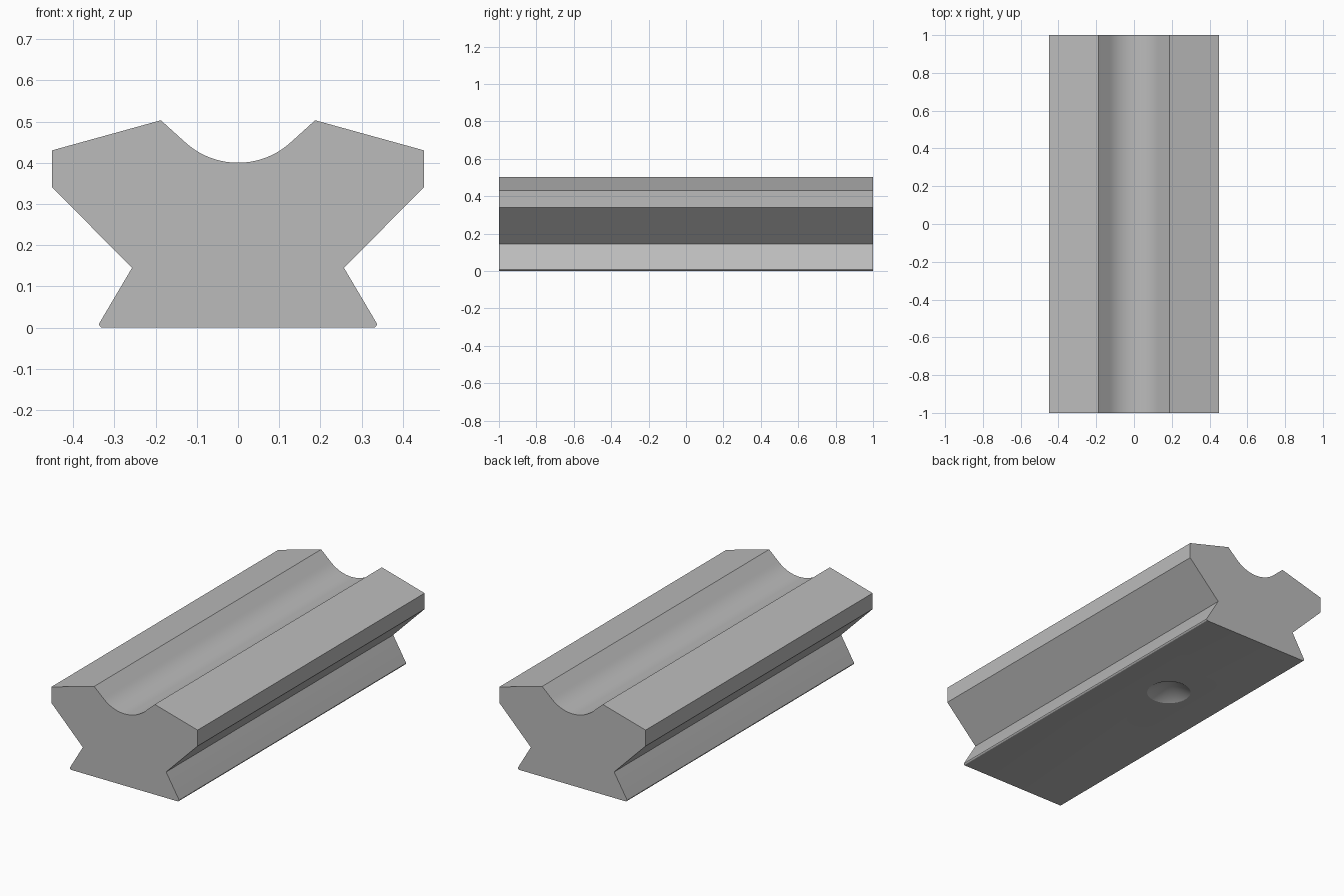
import bpy, bmesh, math

if "Cube" in bpy.data.objects:
    bpy.data.objects.remove(bpy.data.objects["Cube"])

steel = bpy.data.materials.new("plain grey")
steel.diffuse_color = (0.5, 0.5, 0.5, 1)
steel.use_nodes = True
steel.node_tree.nodes["Principled BSDF"].inputs["Base Color"].default_value = steel.diffuse_color

# Right half of the cross-section, from the groove centre round to the base
R, A, N = 0.19, math.radians(43), 12
half = [(R * math.sin(A * i / N), 0.40 + R * (1 - math.cos(A * i / N))) for i in range(N + 1)]
half += [(0.187, 0.503), (0.451, 0.43), (0.451, 0.341), (0.257, 0.145), (0.335, 0.013)]
# Small rounded foot
for deg in (0, -30, -60, -90):
    a = math.radians(deg)
    half.append((0.328 + 0.009 * math.cos(a), 0.009 + 0.009 * math.sin(a)))
profile = half + [(-x, z) for x, z in reversed(half[1:])]

# Rail body, extruded along y
bm = bmesh.new()
face = bm.faces.new([bm.verts.new((x, -1, z)) for x, z in profile])
ext = bmesh.ops.extrude_face_region(bm, geom=[face])
bmesh.ops.translate(bm, vec=(0, 2, 0), verts=[g for g in ext["geom"] if isinstance(g, bmesh.types.BMVert)])
bmesh.ops.recalc_face_normals(bm, faces=bm.faces)
mesh = bpy.data.meshes.new("rail")
bm.to_mesh(mesh)
bm.free()
rail = bpy.data.objects.new("rail", mesh)
bpy.context.collection.objects.link(rail)
mesh.materials.append(steel)

# Conical dimple in the underside
r, depth, below = 0.115, 0.069, 0.02
bpy.ops.mesh.primitive_cone_add(vertices=48, radius1=r * (depth + below) / depth, radius2=0,
                                depth=depth + below, location=(0, 0.287, (depth - below) / 2))
cutter = bpy.context.object
cutter.name = "dimple_cutter"
cutter.data.materials.append(steel)
cutter.hide_render = True
cutter.hide_set(True)
cut = rail.modifiers.new("dimple", "BOOLEAN")
cut.operation = "DIFFERENCE"
cut.solver = "EXACT"
cut.object = cutter

# Apply the cut, then smooth the groove and dimple only
bpy.context.view_layer.objects.active = rail
rail.select_set(True)
bpy.ops.object.modifier_apply(modifier=cut.name)
bpy.ops.object.shade_smooth_by_angle(angle=math.radians(20))
